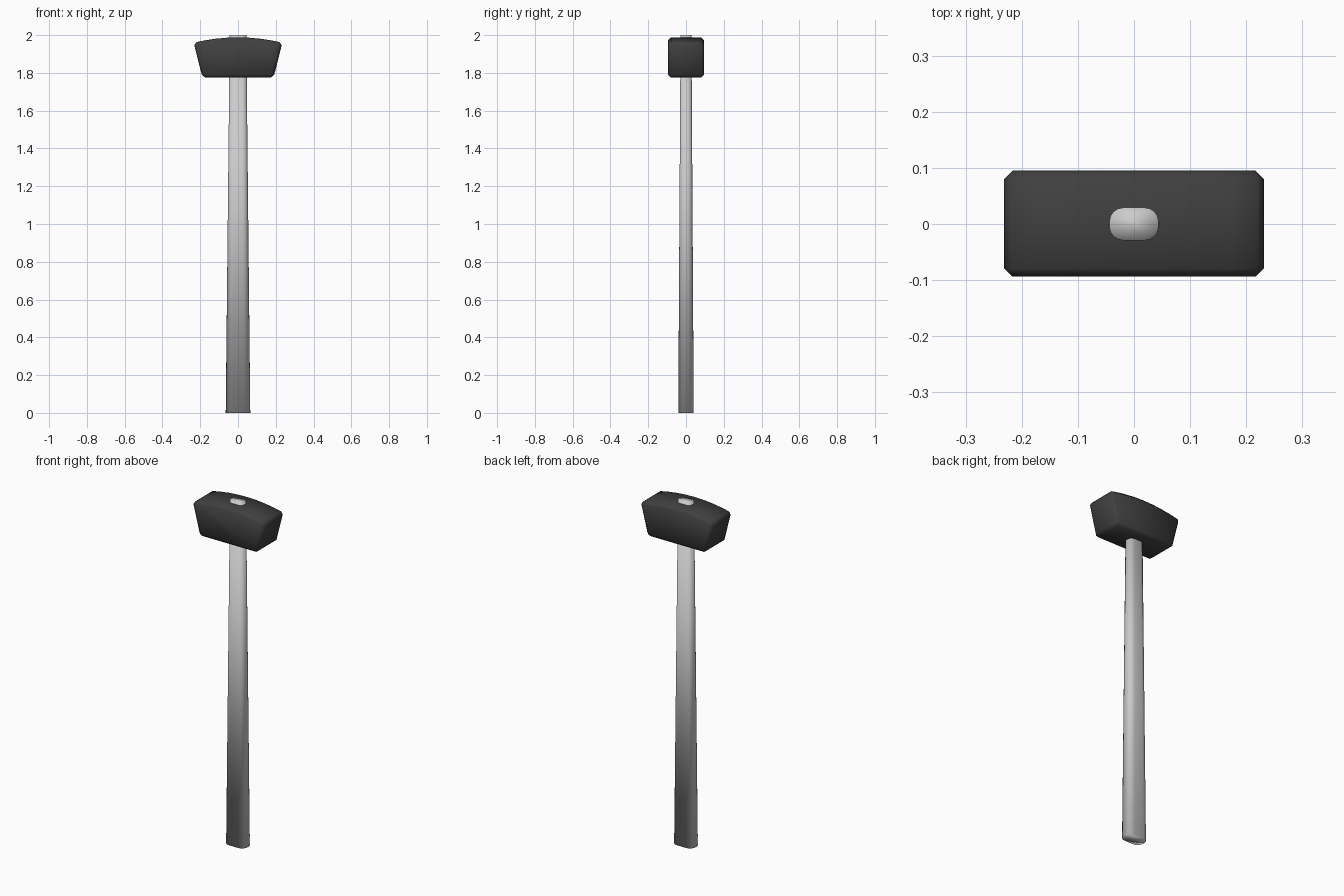
import bpy, bmesh, math

if "Cube" in bpy.data.objects:
    bpy.data.objects.remove(bpy.data.objects["Cube"])


def make_object(name, bm, color=None):
    bmesh.ops.recalc_face_normals(bm, faces=bm.faces)
    mesh = bpy.data.meshes.new(name)
    bm.to_mesh(mesh)
    bm.free()
    mesh.shade_smooth()
    obj = bpy.data.objects.new(name, mesh)
    bpy.context.collection.objects.link(obj)
    if color:
        mat = bpy.data.materials.new(name + "_material")
        mat.diffuse_color = color
        mat.use_nodes = True
        mat.node_tree.nodes["Principled BSDF"].inputs["Base Color"].default_value = mat.diffuse_color
        mesh.materials.append(mat)
    return obj


def loft(sections):
    """Skin a list of equal-length point rings and cap both ends."""
    bm = bmesh.new()
    rings = [[bm.verts.new(p) for p in ring] for ring in sections]
    n = len(rings[0])
    for a, b in zip(rings, rings[1:]):
        for i in range(n):
            j = (i + 1) % n
            bm.faces.new((a[i], a[j], b[j], b[i]))
    bm.faces.new(rings[0])
    bm.faces.new(rings[-1])
    return bm


def rounded_ring(hx, hy, z, steps=4):
    """Flattened oval: rectangle with large rounded corners."""
    r = hy * 0.85
    pts = []
    for k, (sx, sy) in enumerate(((1, 1), (-1, 1), (-1, -1), (1, -1))):
        for i in range(steps + 1):
            a = math.radians(90) * (k + i / steps)
            pts.append((sx * (hx - r) + r * math.cos(a),
                        sy * (hy - r) + r * math.sin(a), z))
    return pts


# Tapered handle running through the head
make_object("handle", loft([rounded_ring(0.065, 0.041, 0),
                            rounded_ring(0.044, 0.029, 2.0)]))

# Head: tapered block with an arched top, extruded front to back
TOP_STEPS = 8
profile = [(-0.188, 1.775), (0.188, 1.775)]
for i in range(TOP_STEPS + 1):
    t = 1 - 2 * i / TOP_STEPS
    profile.append((0.235 * t, 1.988 - 0.028 * t * t))
head = make_object("head",
                   loft([[(x, y, z) for x, z in profile] for y in (-0.094, 0.095)]),
                   (0.05, 0.05, 0.05, 1))

# Chamfered edges on the head
bevel = head.modifiers.new("chamfer", 'BEVEL')
bevel.width = 0.015
bevel.segments = 1
bevel.limit_method = 'ANGLE'
bevel.angle_limit = math.radians(40)
